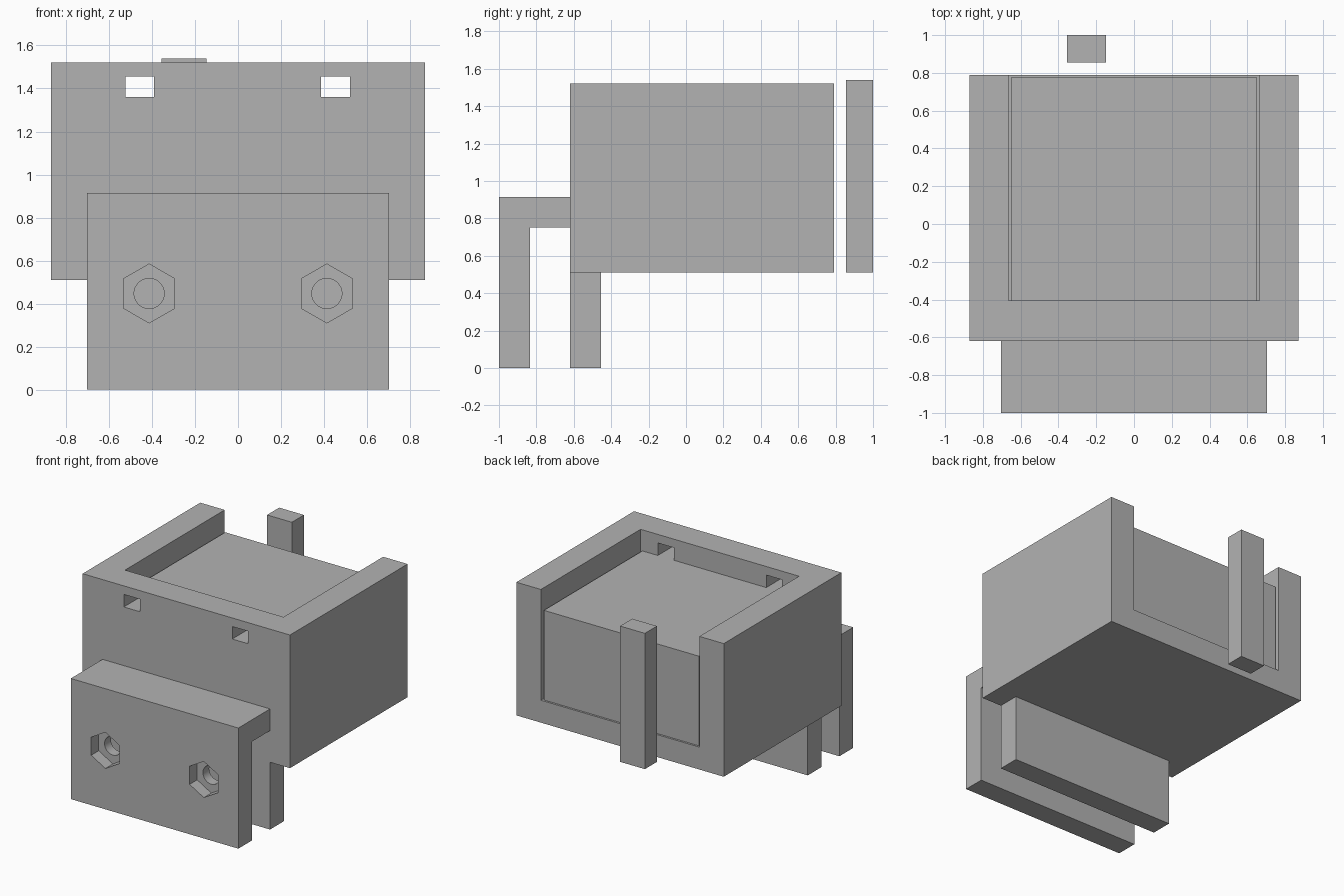
import bpy, bmesh, math
from mathutils import Matrix

cube = bpy.data.objects.get("Cube")
if cube:
    bpy.data.objects.remove(cube, do_unlink=True)

# Single matte grey
grey = bpy.data.materials.new("grey")
grey.use_nodes = True
colour = (0.45, 0.45, 0.45, 1)
grey.diffuse_color = colour
grey.node_tree.nodes["Principled BSDF"].inputs["Base Color"].default_value = colour


def finish(name, bm):
    bmesh.ops.recalc_face_normals(bm, faces=bm.faces[:])
    mesh = bpy.data.meshes.new(name)
    bm.to_mesh(mesh)
    bm.free()
    mesh.materials.append(grey)
    obj = bpy.data.objects.new(name, mesh)
    bpy.context.collection.objects.link(obj)
    return obj


def prism(name, x, profile):
    """Extrude a (y, z) outline between two x positions."""
    bm = bmesh.new()
    face = bm.faces.new([bm.verts.new((x[0], y, z)) for y, z in profile])
    new = bmesh.ops.extrude_face_region(bm, geom=[face])["geom"]
    bmesh.ops.translate(bm, vec=(x[1] - x[0], 0, 0),
                        verts=[v for v in new if isinstance(v, bmesh.types.BMVert)])
    return finish(name, bm)


def box(name, x, y, z):
    return prism(name, x, [(y[0], z[0]), (y[1], z[0]), (y[1], z[1]), (y[0], z[1])])


def rod(name, sides, radius, x, y, z):
    """Cylinder along y, with a vertex pointing straight up."""
    bm = bmesh.new()
    bmesh.ops.create_cone(bm, cap_ends=True, segments=sides, radius1=radius,
                          radius2=radius, depth=y[1] - y[0],
                          matrix=Matrix.Translation((x, sum(y) / 2, z))
                          @ Matrix.Rotation(math.pi / 2, 4, "X"))
    return finish(name, bm)


def cut(target, cutter):
    cutter.hide_render = True
    mod = target.modifiers.new("cut", "BOOLEAN")
    mod.operation = "DIFFERENCE"
    mod.solver = "EXACT"
    mod.object = cutter
    with bpy.context.temp_override(object=target, active_object=target):
        bpy.ops.object.modifier_apply(modifier=mod.name)
    bpy.data.objects.remove(cutter, do_unlink=True)


# Housing, open at the top and back, with two slots through the front wall
housing = box("housing", (-0.87, 0.87), (-0.62, 0.79), (0.51, 1.52))
cut(housing, box("cavity_cutter", (-0.665, 0.665), (-0.405, 1), (0.68, 2)))
for x in (-0.457, 0.453):
    cut(housing, box("slot_cutter", (x - 0.067, x + 0.067), (-0.8, -0.3), (1.36, 1.455)))

# Block sitting loosely in the housing
box("inner_block", (-0.65, 0.65), (-0.405, 0.775), (0.68, 1.36))

# Hook-shaped clamp plate with recessed nut holes
front_hook = prism("front_hook", (-0.703, 0.703),
                   [(-1, 0), (-1, 0.915), (-0.62, 0.915), (-0.62, 0.75),
                    (-0.835, 0.75), (-0.835, 0)])
for x in (-0.413, 0.413):
    cut(front_hook, rod("nut_cutter", 6, 0.137, x, (-1.1, -0.91), 0.447))
    cut(front_hook, rod("bolt_cutter", 48, 0.07, x, (-1.1, -0.75), 0.447))

# Second jaw under the housing
box("rear_jaw", (-0.703, 0.703), (-0.62, -0.455), (0, 0.51))

# Separate upright bar behind the housing
box("loose_bar", (-0.355, -0.147), (0.855, 1), (0.51, 1.54))

# Smooth the round bores only
bpy.ops.object.select_all(action="DESELECT")
front_hook.select_set(True)
bpy.context.view_layer.objects.active = front_hook
bpy.ops.object.shade_smooth_by_angle(angle=math.radians(30))
